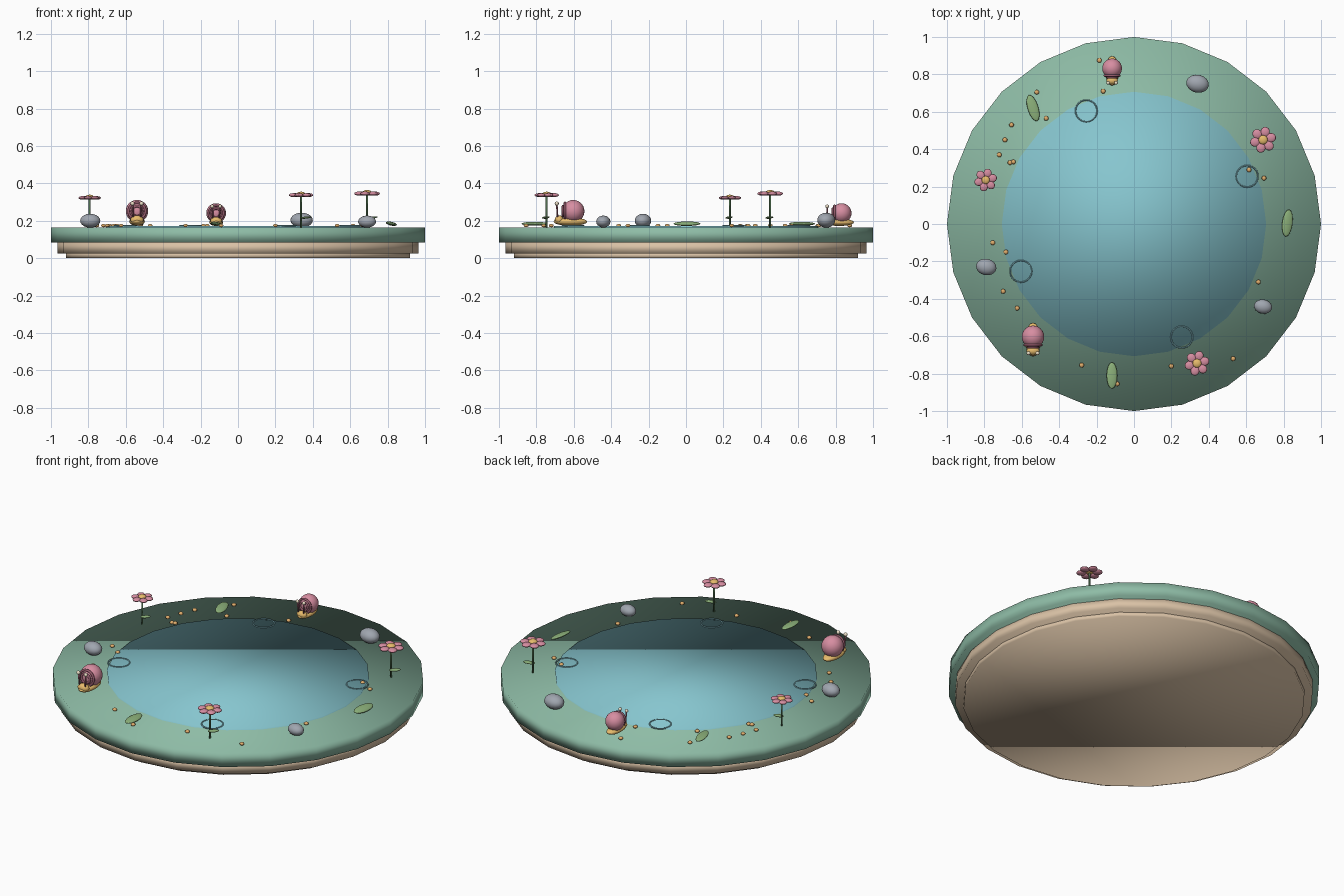
import bpy, math
from mathutils import Vector

if "Cube" in bpy.data.objects:
    bpy.data.objects.remove(bpy.data.objects["Cube"])


def mat(name, r, g, b):
    m = bpy.data.materials.new(name)
    m.diffuse_color = (r, g, b, 1)
    m.use_nodes = True
    m.node_tree.nodes["Principled BSDF"].inputs["Base Color"].default_value = m.diffuse_color
    return m


GRASS = mat("grass", 0.27, 0.50, 0.38)
SAND = mat("sand", 0.70, 0.54, 0.38)
WATER = mat("water", 0.24, 0.56, 0.62)
RIPPLE = mat("ripple", 0.20, 0.42, 0.47)
PINK = mat("pink", 0.68, 0.27, 0.36)
DARK_PINK = mat("dark_pink", 0.32, 0.11, 0.16)
YELLOW = mat("yellow", 0.80, 0.50, 0.15)
ORANGE = mat("orange", 0.75, 0.42, 0.15)
STONE = mat("stone", 0.35, 0.38, 0.43)
LEAF = mat("leaf", 0.27, 0.45, 0.20)
STEM = mat("stem", 0.12, 0.25, 0.12)
CREAM = mat("cream", 0.85, 0.75, 0.58)
TOP = 0.165


def finish(name, m):
    o = bpy.context.object
    o.name = name
    o.data.materials.append(m)
    bpy.ops.object.shade_smooth()
    return o


def disc(name, r, z0, z1, m, x=0, y=0, sides=24):
    bpy.ops.mesh.primitive_cylinder_add(vertices=sides, radius=r, depth=z1 - z0,
                                        location=(x, y, (z0 + z1) / 2))
    return finish(name, m)


def blob(name, loc, size, m, rot=(0, 0, 0), seg=16, rings=10):
    bpy.ops.mesh.primitive_uv_sphere_add(segments=seg, ring_count=rings, radius=1,
                                         location=loc, rotation=rot)
    bpy.context.object.scale = size
    return finish(name, m)


def ring(name, loc, r, tube, m, rot=(0, 0, 0)):
    bpy.ops.mesh.primitive_torus_add(major_segments=24, minor_segments=8, major_radius=r,
                                     minor_radius=tube, location=loc, rotation=rot)
    return finish(name, m)


def rod(name, a, b, r, m):
    a, b = Vector(a), Vector(b)
    d = b - a
    bpy.ops.mesh.primitive_cylinder_add(vertices=8, radius=r, depth=d.length, location=(a + b) / 2,
                                        rotation=d.to_track_quat('Z', 'Y').to_euler())
    return finish(name, m)


# Layered base and pond
disc("base_lower", 0.92, 0.0, 0.03, SAND)
disc("base_upper", 0.965, 0.025, 0.085, SAND)
disc("grass_bank", 1.0, 0.083, TOP, GRASS)
disc("pond_water", 0.707, 0.12, 0.173, WATER)
for x, y in [(-0.255, 0.605), (0.605, 0.255), (-0.605, -0.253), (0.255, -0.605)]:
    ring("water_ripple", (x, y, 0.172), 0.058, 0.004, RIPPLE)


# Flowers
def flower(x, y, z, s):
    rod("flower_stem", (x, y, TOP - 0.005), (x, y, z), 0.005, STEM)
    for i in range(6):
        a = math.radians(60 * i + 15)
        blob("flower_petal", (x + 0.044 * s * math.cos(a), y + 0.044 * s * math.sin(a), z),
             (0.027 * s, 0.025 * s, 0.011 * s), PINK, (0, 0, a), 12, 8)
    blob("flower_centre", (x, y, z + 0.006), (0.025 * s, 0.025 * s, 0.013 * s), YELLOW, seg=12, rings=8)
    blob("stem_leaf", (x + 0.028 * s, y - 0.005, TOP + 0.052), (0.033 * s, 0.018 * s, 0.006), LEAF,
         (0, -0.1, 0.5), 12, 8)


flower(0.69, 0.45, 0.345, 1.0)
flower(0.337, -0.745, 0.337, 0.95)
flower(-0.793, 0.235, 0.322, 0.87)


# Snails facing the front
def snail(x, y, s):
    def p(dx, dy, dz):
        return (x + dx * s, y + dy * s, TOP + dz * s)
    blob("snail_body", p(0, -0.015, 0.03), (0.042 * s, 0.09 * s, 0.022 * s), YELLOW)
    blob("snail_head", p(0, -0.075, 0.04), (0.035 * s, 0.024 * s, 0.024 * s), YELLOW)
    blob("snail_shell", p(0, 0, 0.086), (0.06 * s,) * 3, PINK, seg=24, rings=14)
    for r, dy in [(0.045, -0.044), (0.027, -0.055)]:
        ring("shell_spiral", p(0, dy, 0.086), r * s, 0.007 * s, DARK_PINK, (math.pi / 2, 0, 0))
    for side in (-1, 1):
        rod("eye_stalk", p(side * 0.018, -0.083, 0.045), p(side * 0.024, -0.088, 0.125), 0.0045 * s, DARK_PINK)
        blob("snail_eye", p(side * 0.024, -0.088, 0.127), (0.011 * s,) * 3, CREAM, seg=10, rings=8)


snail(-0.54, -0.603, 1.0)
snail(-0.117, 0.832, 0.88)

# Stones
for x, y, rx, ry, rz in [(0.34, 0.75, 0.061, 0.048, 0.04), (0.69, -0.442, 0.049, 0.038, 0.032),
                         (-0.79, -0.23, 0.055, 0.044, 0.037)]:
    blob("stone", (x, y, TOP + rz * 0.95), (rx, ry, rz), STONE, (0, 0, -0.2))

# Fallen leaves
for x, y, l, tilt, turn in [(-0.54, 0.62, 0.073, 0.1, 0.3), (0.82, 0.005, 0.073, 0.25, -0.12),
                            (-0.118, -0.81, 0.071, 0.1, 0.0)]:
    blob("fallen_leaf", (x, y, 0.184), (0.029, l, 0.01), LEAF, (0, tilt, turn))

# Pebbles scattered on the bank
for x, y in [(-0.185, 0.875), (-0.165, 0.71), (-0.52, 0.705), (-0.47, 0.565), (-0.655, 0.53),
             (-0.69, 0.45), (-0.72, 0.37), (-0.663, 0.328), (-0.645, 0.332), (-0.755, -0.1),
             (-0.685, -0.15), (-0.7, -0.36), (-0.625, -0.45), (-0.28, -0.755), (-0.09, -0.855),
             (0.2, -0.76), (0.53, -0.72), (0.665, -0.31), (0.615, 0.29), (0.695, 0.245)]:
    blob("pebble", (x, y, 0.174), (0.013, 0.013, 0.009), ORANGE, seg=10, rings=6)
